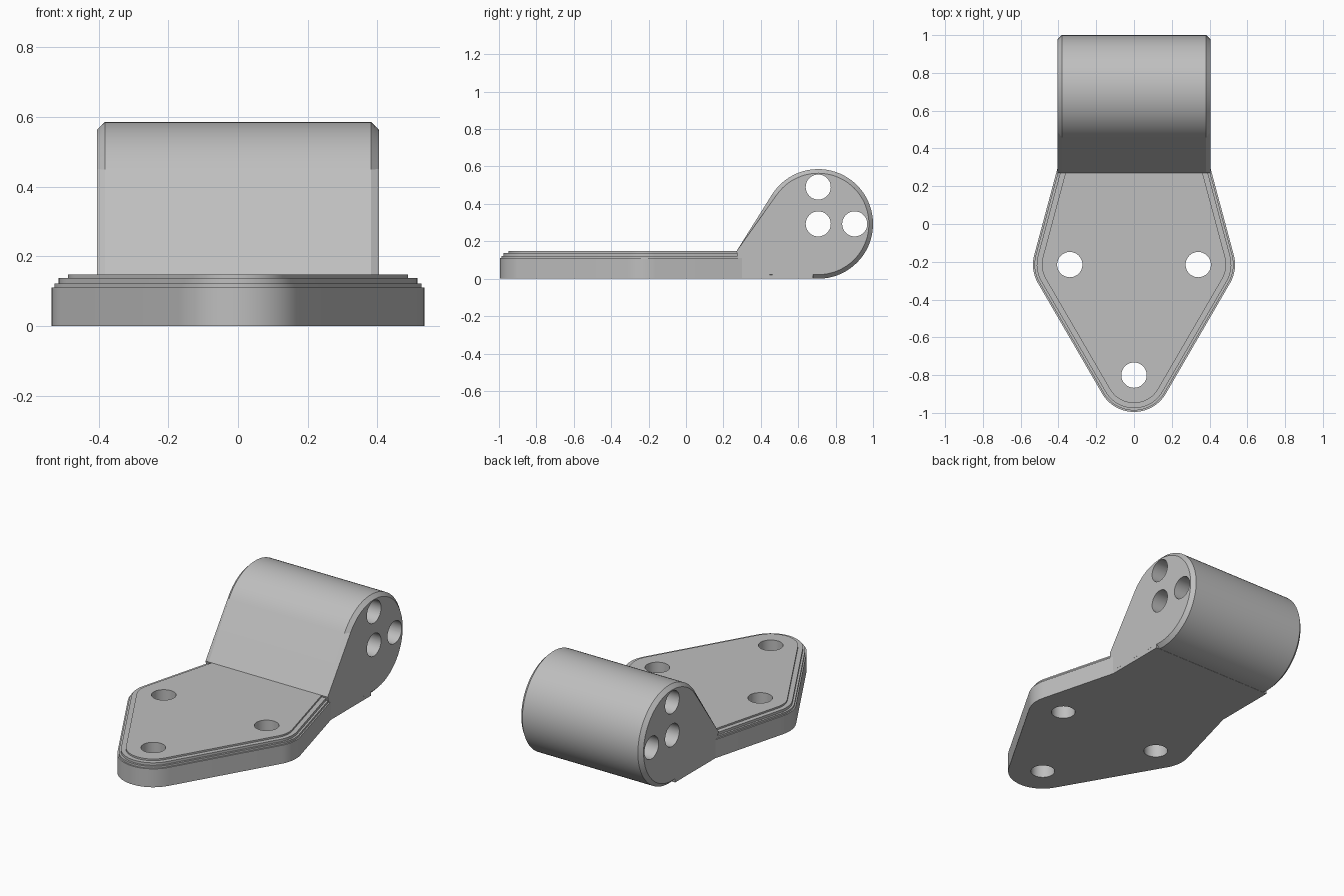
import bpy, bmesh
from math import radians, degrees, cos, sin, tan, atan2, acos, hypot
from mathutils import Matrix, Vector

old = bpy.data.objects.get("Cube")
if old:
    bpy.data.objects.remove(old, do_unlink=True)

grey = bpy.data.materials.new("plain grey")
grey.use_nodes = True
colour = (0.52, 0.52, 0.52, 1)
grey.diffuse_color = colour
grey.node_tree.nodes["Principled BSDF"].inputs["Base Color"].default_value = colour

HOLE = 0.067
SIDE_X, SIDE_Y, TIP_Y = 0.34, -0.215, -0.80     # mounting hole centres
BARREL_Y, BARREL_Z, BARREL_R = 0.707, 0.293, 0.293
HALF_W, CHAMFER = 0.404, 0.022


def make_object(name, bm):
    bmesh.ops.recalc_face_normals(bm, faces=bm.faces)
    mesh = bpy.data.meshes.new(name)
    bm.to_mesh(mesh)
    bm.free()
    mesh.materials.append(grey)
    obj = bpy.data.objects.new(name, mesh)
    bpy.context.collection.objects.link(obj)
    return obj


def loft(name, sections):
    """Skin matching closed sections and cap both ends."""
    bm = bmesh.new()
    rings = [[bm.verts.new(p) for p in s] for s in sections]
    for a, b in zip(rings, rings[1:]):
        for i in range(len(a)):
            j = (i + 1) % len(a)
            bm.faces.new((a[i], a[j], b[j], b[i]))
    bm.faces.new(rings[0])
    bm.faces.new(rings[-1])
    return make_object(name, bm)


def arc(cx, cy, r, start, end, steps):
    angles = [radians(start + (end - start) * i / steps) for i in range(steps + 1)]
    return [(cx + r * cos(a), cy + r * sin(a)) for a in angles]


def drill(obj, centres, axis):
    """Cut round through-holes along the given axis."""
    bm = bmesh.new()
    turn = Vector((0, 0, 1)).rotation_difference(Vector(axis)).to_matrix().to_4x4()
    for c in centres:
        bmesh.ops.create_cone(bm, cap_ends=True, segments=48, radius1=HOLE,
                              radius2=HOLE, depth=2, matrix=Matrix.Translation(c) @ turn)
    cutter = make_object("hole_cutter", bm)
    cutter.hide_render = True
    mod = obj.modifiers.new("holes", 'BOOLEAN')
    mod.operation, mod.solver, mod.object = 'DIFFERENCE', 'EXACT', cutter
    bpy.ops.object.select_all(action='DESELECT')
    bpy.context.view_layer.objects.active = obj
    obj.select_set(True)
    bpy.ops.object.modifier_apply(modifier=mod.name)
    bpy.data.objects.remove(cutter, do_unlink=True)
    bpy.ops.object.shade_smooth_by_angle(angle=radians(12))


# Mounting plate: rounded kite outline with a finely stepped top rim
def plate_section(r, z):
    neck_y = 0.30
    neck_x = SIDE_X + r / cos(radians(15)) - (neck_y - SIDE_Y) * tan(radians(15))
    half = arc(0, TIP_Y, r, -90, -30, 10) + arc(SIDE_X, SIDE_Y, r, -30, 15, 8)
    half += [(neck_x, neck_y), (neck_x, 0.485 + r)]
    mirrored = [(-x, y) for x, y in reversed(half[1:])]
    return [(x, y, z) for x, y in half + mirrored]


steps = [(0.195, 0.110), (0.187, 0.122), (0.175, 0.137), (0.148, 0.147)]
sections, base = [], 0
for r, top in steps:
    sections += [plate_section(r, base), plate_section(r, top)]
    base = top
plate = loft("mounting_plate", sections)
drill(plate, [(SIDE_X, SIDE_Y, 0), (-SIDE_X, SIDE_Y, 0), (0, TIP_Y, 0)], (0, 0, 1))


# Barrel: round back, sloping front tangent to it, chamfer fading down the slope
def barrel_section(x, r):
    foot_y, foot_z = 0.27, 0.147
    dy, dz = foot_y - BARREL_Y, foot_z - BARREL_Z
    tangent = degrees(atan2(dz, dy)) % 360 - degrees(acos(r / hypot(dy, dz)))
    profile = [(0.30, 0.02), (foot_y, foot_z)]
    profile += arc(BARREL_Y, BARREL_Z, r, tangent, -95, 48)
    return [(x, y, z) for y, z in profile]


inner = HALF_W - CHAMFER
barrel = loft("hinge_barrel", [
    barrel_section(-HALF_W, BARREL_R - CHAMFER), barrel_section(-inner, BARREL_R),
    barrel_section(inner, BARREL_R), barrel_section(HALF_W, BARREL_R - CHAMFER)])
drill(barrel, [(0, BARREL_Y, BARREL_Z), (0, BARREL_Y, BARREL_Z + 0.197),
               (0, BARREL_Y + 0.195, BARREL_Z)], (1, 0, 0))
